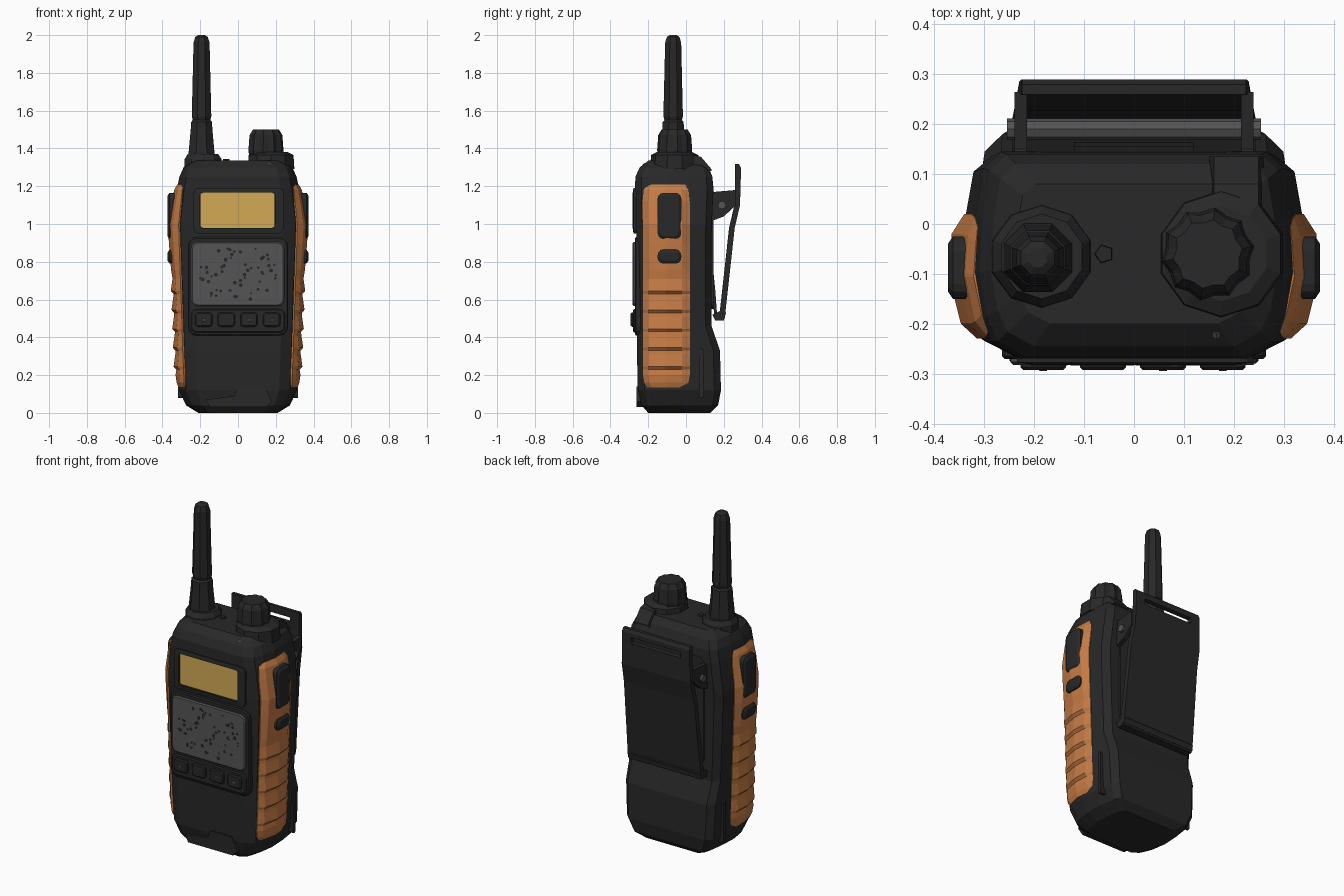
import bpy, bmesh, math, random
from mathutils import Vector

random.seed(4)
cube = bpy.data.objects.get("Cube")
if cube:
    bpy.data.objects.remove(cube)


def material(name, r, g, b):
    m = bpy.data.materials.new(name)
    m.use_nodes = True
    m.diffuse_color = (r, g, b, 1)
    bsdf = m.node_tree.nodes["Principled BSDF"]
    bsdf.inputs["Base Color"].default_value = (r, g, b, 1)
    bsdf.inputs["Roughness"].default_value = 0.7
    return m


BLACK = material("black plastic", 0.021, 0.021, 0.021)
GREY = material("grey grille", 0.09, 0.09, 0.09)
ORANGE = material("orange rubber", 0.56, 0.2, 0.06)
AMBER = material("amber display", 0.65, 0.4, 0.09)


def loft(name, rings, mat, closed=False):
    """Skin equal-length rings of points; cap the ends unless closed into a loop."""
    bm = bmesh.new()
    vs = [[bm.verts.new(p) for p in ring] for ring in rings]
    n = len(vs[0])
    pairs = list(zip(vs, vs[1:])) + ([(vs[-1], vs[0])] if closed else [])
    for a, b in pairs:
        for i in range(n):
            j = (i + 1) % n
            bm.faces.new((a[i], a[j], b[j], b[i]))
    if not closed:
        bm.faces.new(vs[0])
        bm.faces.new(vs[-1])
    bmesh.ops.recalc_face_normals(bm, faces=bm.faces)
    me = bpy.data.meshes.new(name)
    bm.to_mesh(me)
    bm.free()
    me.materials.append(mat)
    ob = bpy.data.objects.new(name, me)
    bpy.context.collection.objects.link(ob)
    return ob


def place(axis, p, d):
    """Outline point p at depth d along the axis."""
    return (d, p[0], p[1]) if axis == "x" else (p[0], d, p[1])


def prism(name, outline, axis, a, b, mat):
    return loft(name, [[place(axis, p, d) for p in outline] for d in (a, b)], mat)


def rounded(u0, u1, v0, v1, r, steps=3):
    pts = []
    for k, (u, v) in enumerate(((u1 - r, v1 - r), (u0 + r, v1 - r), (u0 + r, v0 + r), (u1 - r, v0 + r))):
        for i in range(steps + 1):
            t = math.pi / 2 * (k + i / steps)
            pts.append((u + r * math.cos(t), v + r * math.sin(t)))
    return pts


def plate(name, rect, r, y_front, mat, y_back=-0.24, bevel=0.006):
    """Rounded front plate with a chamfered edge."""
    u0, u1, v0, v1 = rect
    big, small = rounded(u0, u1, v0, v1, r), rounded(u0 + bevel, u1 - bevel, v0 + bevel, v1 - bevel, r - bevel / 2)
    depths = ((big, y_back), (big, y_front + bevel), (small, y_front))
    return loft(name, [[place("y", p, d) for p in o] for o, d in depths], mat)


def turned(name, cx, cy, profile, mat, sides=8, flute=1.0):
    """Turned part from (radius, z); flute below 1 pulls in every second corner."""
    rings = []
    for r, z in profile:
        ring = []
        for i in range(sides):
            t = 2 * math.pi * (i + 0.5) / sides
            q = r * (flute if i % 2 else 1)
            ring.append((cx + q * math.cos(t), cy + q * math.sin(t), z))
        rings.append(ring)
    return loft(name, rings, mat)


# Body shell: one cross-section, scaled up the height (z, half width, front, back)
SECTION = [(0.7, 0), (0.88, 0.08), (0.95, 0.2), (1, 0.42), (0.98, 0.68), (0.93, 0.92), (0.82, 1)]
LEVELS = [(0, 0.21, -0.2, 0.13), (0.04, 0.275, -0.235, 0.17), (0.12, 0.312, -0.255, 0.185),
          (0.33, 0.322, -0.26, 0.18), (0.46, 0.326, -0.26, 0.135), (0.9, 0.343, -0.262, 0.135),
          (1.0, 0.346, -0.264, 0.137), (1.18, 0.325, -0.27, 0.145), (1.25, 0.31, -0.268, 0.14),
          (1.3, 0.288, -0.245, 0.12), (1.335, 0.24, -0.2, 0.08)]
rings = []
for z, w, yf, yb in LEVELS:
    half = [(w * f, yf + t * (yb - yf), z) for f, t in SECTION]
    rings.append(half + [(-x, y, h) for x, y, h in reversed(half)])
loft("body", rings, BLACK)


def body_width(z):
    for a, b in zip(LEVELS, LEVELS[1:]):
        if a[0] <= z <= b[0]:
            return a[1] + (b[1] - a[1]) * (z - a[0]) / (b[0] - a[0])


# Side grips with stepped ridges, and the two keys on each
grip = [(0.135, 0.8, 0), (0.16, 0.95, 0.008), (0.2, 1, 0.012)]
for k in range(5):
    z = 0.23 + k * 0.1
    grip += [(z, 1, 0.006), (z + 0.015, 1, 0.02), (z + 0.08, 1, 0.008)]
grip += [(0.76, 1, 0.014), (0.9, 1, 0.02), (1.0, 1, 0.022), (1.12, 1, 0.016), (1.18, 0.95, 0.01), (1.21, 0.8, 0)]
ACROSS = [(-0.125, 0.9, 0), (-0.095, 0.95, 0.7), (0, 1, 1), (0.085, 0.985, 1), (0.125, 0.975, 0)]
for s, side in ((1, "left"), (-1, "right")):
    rings = []
    for z, spread, out in grip:
        w = body_width(z)
        outer = [(s * (w * f + out * k + 0.003), -0.105 + y * spread, z) for y, f, k in ACROSS]
        rings.append(outer + [(s * 0.25, 0.02, z), (s * 0.25, -0.2, z)])
    loft(side + "_grip", rings, ORANGE)
    for name, z0, z1 in (("talk_key", 0.92, 1.165), ("side_key", 0.79, 0.865)):
        big, small = rounded(-0.15, -0.025, z0, z1, 0.03), rounded(-0.135, -0.04, z0 + 0.015, z1 - 0.015, 0.02)
        x = body_width((z0 + z1) / 2)
        loft(side + "_" + name, [[place("x", p, s * d) for p in o]
                                 for o, d in ((big, 0.28), (big, x + 0.022), (small, x + 0.032))], BLACK)
    # Battery side rail
    prism(side + "_battery_rail", rounded(0.07, 0.095, 0.08, 0.34, 0.01), "x", s * 0.28, s * 0.318, BLACK)

# Front: display with its raised frame
outer, inner = rounded(-0.235, 0.24, 0.95, 1.19, 0.025), rounded(-0.2, 0.195, 0.978, 1.167, 0.015)
loft("display_frame", [[place("y", p, d) for p in o] for o, d in
                       ((outer, -0.24), (outer, -0.278), (inner, -0.282), (inner, -0.24))], BLACK, closed=True)
plate("display", (-0.2, 0.195, 0.978, 1.167), 0.015, -0.272, AMBER, bevel=0.001)

# Front: speaker grille with scattered holes
plate("front_panel", (-0.265, 0.265, 0.41, 0.93), 0.045, -0.271, BLACK)
plate("speaker_grille", (-0.248, 0.245, 0.565, 0.905), 0.035, -0.283, GREY)
holes = 0
while holes < 56:
    x, z = random.uniform(-0.215, 0.205), random.uniform(0.59, 0.88)
    if (x / 0.22) ** 2 + ((z - 0.735) / 0.15) ** 2 < 1:
        r, turn = random.uniform(0.006, 0.011), random.random()
        hexagon = [(x + r * math.cos(turn + i * math.pi / 3), z + r * math.sin(turn + i * math.pi / 3))
                   for i in range(6)]
        prism("grille_hole", hexagon, "y", -0.28, -0.284, BLACK)
        holes += 1

# Front: four keys in a shallow tray, with small grey marks
plate("key_tray", (-0.25, 0.25, 0.425, 0.55), 0.03, -0.28, BLACK)
for k in range(4):
    x = -0.182 + k * 0.12
    plate("front_key", (x - 0.046, x + 0.046, 0.456, 0.532), 0.016, -0.293, BLACK)
    if k != 1:
        plate("key_mark", (x - 0.008, x + 0.008, 0.485, 0.499), 0.003, -0.295, GREY, -0.29, 0.001)

# Front: battery catch at the foot
prism("foot_catch", [(-0.17, 0.07), (-0.02, 0.09), (0.0, 0.14), (0.14, 0.14), (0.18, 0.06), (0.15, 0.03), (-0.15, 0.03)],
      "y", -0.2, -0.263, BLACK)

# Aerial
turned("aerial_collar", -0.185, -0.065, [(0.105, 1.3), (0.102, 1.345), (0.085, 1.37)], BLACK, 10)
turned("aerial", -0.193, -0.068, [(0.076, 1.34), (0.074, 1.38), (0.062, 1.5), (0.06, 1.54), (0.05, 1.55),
                                  (0.056, 1.57), (0.05, 1.8), (0.046, 1.96), (0.036, 1.99), (0.02, 2.0)], BLACK)

# Volume knob with finger flutes, its collar and rear ramp
turned("knob_collar", 0.175, -0.06, [(0.13, 1.29), (0.125, 1.365), (0.095, 1.38)], BLACK, 10)
turned("volume_knob", 0.148, -0.06, [(0.09, 1.36), (0.094, 1.39), (0.088, 1.47), (0.07, 1.5)], BLACK, 20, 0.9)
loft("knob_ramp", [[(0.15, y, 1.28), (0.26, y, 1.28), (0.25, y, z), (0.16, y, z)]
                   for y, z in ((0.02, 1.37), (0.08, 1.355), (0.135, 1.29))], BLACK)
turned("status_light", 0.165, -0.21, [(0.022, 1.27), (0.02, 1.315), (0.01, 1.322)], GREY, 6)
turned("top_stud", -0.06, -0.06, [(0.022, 1.32), (0.018, 1.345)], BLACK, 5)

# Belt clip: bent tapering plate with a strap slot at the top (outer y, z, half width)
CLIP = [(0.205, 0.5, 0.245), (0.258, 0.98, 0.235), (0.286, 1.1, 0.23), (0.29, 1.24, 0.226)]
loft("clip_plate", [[(-w, y - 0.03, z), (w, y - 0.03, z), (w, y, z), (-w, y, z)] for y, z, w in CLIP], BLACK)
prism("clip_top_bar", [(0.26, 1.275), (0.29, 1.275), (0.29, 1.3), (0.28, 1.318), (0.26, 1.318)],
      "x", -0.225, 0.225, BLACK)
prism("clip_foot", [(0.14, 0.52), (0.155, 0.49), (0.2, 0.49), (0.212, 0.53), (0.2, 0.55)],
      "x", -0.244, 0.244, BLACK)
prism("clip_spring", [(0.12, 0.8), (0.14, 0.8), (0.155, 0.65), (0.165, 0.51), (0.15, 0.51), (0.138, 0.65)],
      "x", -0.12, 0.12, BLACK)
prism("clip_hinge", [(0.19 + 0.022 * math.cos(i * math.pi / 4), 1.1 + 0.022 * math.sin(i * math.pi / 4))
                     for i in range(8)], "x", -0.255, 0.255, GREY)
for s in (-1, 1):
    prism("clip_slot_side", rounded(0.26, 0.29, 1.235, 1.28, 0.003, 1), "x", s * 0.165, s * 0.2255, BLACK)
    prism("clip_bracket", [(0.12, 1.19), (0.15, 1.17), (0.265, 1.18), (0.265, 1.1), (0.2, 1.04), (0.12, 1.01)],
          "x", s * 0.215, s * 0.24, BLACK)

# Back: raised rail plate behind the clip
prism("back_plate", rounded(-0.22, 0.22, 0.55, 1.2, 0.04), "y", 0.11, 0.146, BLACK)
